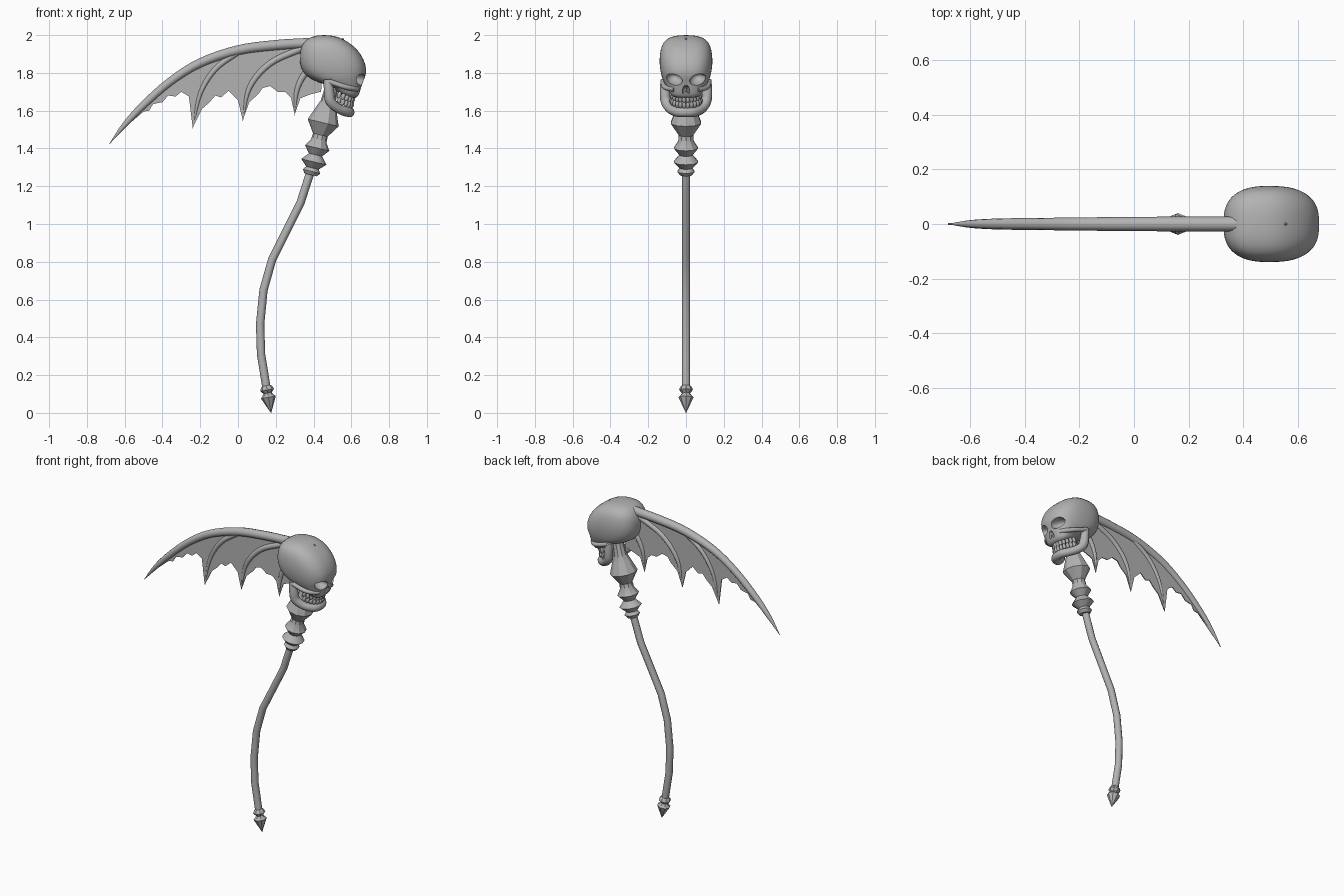
import bpy, bmesh
from math import cos, sin, pi, radians, copysign
from mathutils import Vector, Matrix

if "Cube" in bpy.data.objects:
    bpy.data.objects.remove(bpy.data.objects["Cube"])

bone = bpy.data.materials.new("bone_grey")
bone.use_nodes = True
GREY = (0.45, 0.45, 0.45, 1)
bone.diffuse_color = GREY
bone.node_tree.nodes["Principled BSDF"].inputs["Base Color"].default_value = GREY


def finish(bm, name, angle=40):
    """Turn a bmesh into a named, shaded object."""
    bmesh.ops.recalc_face_normals(bm, faces=bm.faces)
    mesh = bpy.data.meshes.new(name)
    bm.to_mesh(mesh)
    bm.free()
    mesh.materials.append(bone)
    obj = bpy.data.objects.new(name, mesh)
    bpy.context.collection.objects.link(obj)
    for other in bpy.context.selected_objects:
        other.select_set(False)
    obj.select_set(True)
    bpy.context.view_layer.objects.active = obj
    bpy.ops.object.shade_smooth_by_angle(angle=radians(angle))
    return obj


def skin_rings(bm, rings):
    """Bridge successive vertex rings and cap both ends."""
    loops = [[bm.verts.new(p) for p in ring] for ring in rings]
    count = len(loops[0])
    for low, high in zip(loops, loops[1:]):
        for i in range(count):
            j = (i + 1) % count
            bm.faces.new((low[i], low[j], high[j], high[i]))
    bm.faces.new(loops[0])
    bm.faces.new(loops[-1])


def smooth_path(points, steps):
    """Catmull-Rom interpolation of equally sized tuples."""
    pts = [Vector(p) for p in points]
    pts = [pts[0] * 2 - pts[1]] + pts + [pts[-1] * 2 - pts[-2]]
    out = []
    for a, b, c, d in zip(pts, pts[1:], pts[2:], pts[3:]):
        for s in range(steps):
            t = s / steps
            out.append(b + (c - a) * t / 2 + (a * 2 - b * 5 + c * 4 - d) * t * t / 2
                       + (b * 3 - a - c * 3 + d) * t ** 3 / 2)
    return out + [pts[-2]]


def sweep(name, path, radii, sides=12, ref=(0, 1, 0), angle=40):
    """Round tube along a path with a radius at every point."""
    path = [Vector(p) for p in path]
    rings = []
    for i, (p, r) in enumerate(zip(path, radii)):
        t = (path[min(i + 1, len(path) - 1)] - path[max(i - 1, 0)]).normalized()
        side = t.cross(Vector(ref)).normalized()
        up = side.cross(t)
        rings.append([p + (side * cos(2 * pi * k / sides) + up * sin(2 * pi * k / sides)) * r
                      for k in range(sides)])
    bm = bmesh.new()
    skin_rings(bm, rings)
    return finish(bm, name, angle)


def lathe(name, start, end, profile, sides=12, angle=40):
    """Turned part on a straight axis; profile holds (fraction, radius)."""
    start, end = Vector(start), Vector(end)
    return sweep(name, [start.lerp(end, f) for f, r in profile], [r for f, r in profile], sides, angle=angle)


def flat_sweep(name, points, steps=5, sides=12):
    """Smooth tube in the middle plane from (x, z, radius) points."""
    pts = smooth_path(points, steps)
    return sweep(name, [(p[0], 0, p[1]) for p in pts], [p[2] for p in pts], sides)


def ellipsoid(name, centre, size, tilt=(0, 0)):
    """Ellipsoid turned about the x axis, then the y axis."""
    bm = bmesh.new()
    bmesh.ops.create_uvsphere(bm, u_segments=28, v_segments=16, radius=1)
    turn = Matrix.Rotation(tilt[1], 4, "Y") @ Matrix.Rotation(tilt[0], 4, "X")
    bm.transform(Matrix.Translation(centre) @ turn @ Matrix.Diagonal((*size, 1)))
    return finish(bm, name)


# Handle: bent shaft, pointed pommel and turned collar
shaft = [(.385, 1.28), (.33, 1.11), (.18, .81), (.135, .65), (.117, .47), (.122, .31), (.153, .12)]
sweep("shaft", [(x, 0, z) for x, z in shaft], [.022] * len(shaft), 10)
lathe("pommel", (.15, 0, .145), (.175, 0, 0),
      [(0, .022), (.05, .03), (.16, .037), (.28, .022), (.36, .03), (.43, .04), (1, .001)], 8, 25)
lathe("collar", (.385, 0, 1.26), (.495, 0, 1.72),
      [(0, .034), (.04, .047), (.08, .034), (.15, .068), (.23, .036), (.31, .066), (.39, .042),
       (.46, .04), (.6, .084), (.76, .055), (.84, .04), (1, .035)], 10, 30)

# Skull: rings of (height, back, front, half width, forward slope)
levels = [(2, .43, .48, .03, 0), (1.992, .385, .53, .085, 0), (1.965, .345, .585, .122, 0),
          (1.92, .328, .637, .136, 0), (1.87, .324, .668, .142, 0), (1.82, .333, .682, .138, 0),
          (1.78, .362, .676, .13, 0), (1.75, .42, .66, .117, 0), (1.72, .49, .648, .098, -.15),
          (1.7, .515, .64, .086, -.3), (1.675, .525, .62, .078, -.35)]
rings = []
for z, back, front, width, slope in levels:
    mid, half = (back + front) / 2, (front - back) / 2
    ring = []
    for k in range(32):
        c, s = cos(2 * pi * k / 32), sin(2 * pi * k / 32)
        x = mid + half * copysign(abs(c) ** .8, c)
        ring.append((x, width * copysign(abs(s) ** .75, s), z + slope * (x - mid)))
    rings.append(ring)
bm = bmesh.new()
skin_rings(bm, rings)
skull = finish(bm, "skull", 50)
skull.modifiers.new("round", "SUBSURF").levels = 1
skull.modifiers["round"].render_levels = 1

# Eye sockets and nose opening
cutters = [ellipsoid("eye_cutter", (.66, y, 1.763), (.07, .045, .031), (copysign(.15, y), .3))
           for y in (-.064, .064)]
for y in (-.009, .009):
    cutters.append(ellipsoid("nose_cutter", (.65, y, 1.712), (.03, .009, .024), (copysign(.3, y), 0)))
for cutter in cutters:
    cutter.hide_render = True
    cut = skull.modifiers.new("cut", "BOOLEAN")
    cut.operation, cut.solver, cut.object = "DIFFERENCE", "EXACT", cutter
bpy.ops.object.select_all(action="DESELECT")
skull.select_set(True)
bpy.context.view_layer.objects.active = skull
for name in [m.name for m in skull.modifiers]:
    bpy.ops.object.modifier_apply(modifier=name)
for cutter in cutters:
    bpy.data.objects.remove(cutter)
bpy.ops.object.shade_smooth_by_angle(angle=radians(45))
ellipsoid("crown_stud", (.555, 0, 1.976), (.005, .005, .01))

# Cheekbones
for side, label in ((1, "left"), (-1, "right")):
    cheek = smooth_path([(.632, .06, 1.715), (.605, .092, 1.718), (.56, .115, 1.728), (.48, .122, 1.755)], 4)
    sweep(label + "_cheekbone", [(x, y * side, z) for x, y, z in cheek], [.014] * len(cheek), 10, (0, 0, 1))

# Jaw: one bar from hinge to hinge
half_jaw = [(.475, .112, 1.765, .022), (.482, .112, 1.7, .027), (.49, .106, 1.65, .028),
            (.525, .088, 1.615, .025), (.565, .058, 1.597, .026), (.588, .025, 1.592, .026)]
jaw = smooth_path(half_jaw + [(x, -y, z, r) for x, y, z, r in reversed(half_jaw)], 4)
sweep("jaw", [p[:3] for p in jaw], [p[3] for p in jaw], 12, (1, 0, 0))

# Teeth: two arched rows of rounded pegs
for label, height, reach in (("upper", 1.663, .088), ("lower", 1.632, .082)):
    for i in range(12):
        a = radians(-80 + 160 * i / 11)
        x = .52 + reach * cos(a)
        ellipsoid(label + "_tooth", (x, .078 * sin(a), height - .35 * (x - .59)),
                  (.011, .0105, .02), (0, .3))

# Wing: leading arm and three tapering ribs
arm = [(.375, 1.958, .027), (.2, 1.947, .027), (0, 1.92, .026), (-.2, 1.853, .024), (-.36, 1.753, .022),
       (-.5, 1.63, .02), (-.6, 1.525, .014), (-.68, 1.425, .001)]
flat_sweep("wing_arm", arm, 4)
ribs = {"outer": [(0, 1.91, .016), (-.12, 1.82, .015), (-.2, 1.69, .012), (-.24, 1.505, .001)],
        "middle": [(.34, 1.93, .018), (.17, 1.85, .017), (.06, 1.72, .014), (.025, 1.545, .001)],
        "inner": [(.42, 1.86, .018), (.35, 1.79, .017), (.31, 1.7, .013), (.3, 1.575, .001)]}
for label, points in ribs.items():
    flat_sweep(label + "_rib", points)

# Membrane: ragged web hanging between the ribs
ragged = [(-.6, 1.51), (-.5, 1.595), (-.47, 1.6), (-.45, 1.635), (-.4, 1.645), (-.37, 1.68), (-.33, 1.675),
          (-.3, 1.7), (-.26, 1.675), (-.24, 1.51), (-.19, 1.61), (-.15, 1.645), (-.12, 1.68), (-.09, 1.67),
          (-.05, 1.705), (0, 1.655), (.025, 1.55), (.06, 1.645), (.11, 1.69), (.13, 1.72), (.17, 1.73),
          (.21, 1.7), (.25, 1.7), (.28, 1.67), (.3, 1.58), (.33, 1.665), (.38, 1.685), (.44, 1.7), (.45, 1.85)]
outline = [(x, z) for x, z, r in arm] + ragged
bm = bmesh.new()
web = bm.faces.new([bm.verts.new((x, -.003, z)) for x, z in outline])
back = bmesh.ops.extrude_face_region(bm, geom=[web], use_keep_orig=True)["geom"]
bmesh.ops.translate(bm, vec=(0, .006, 0), verts=[v for v in back if isinstance(v, bmesh.types.BMVert)])
bmesh.ops.triangulate(bm, faces=[f for f in bm.faces if len(f.verts) > 4])
finish(bm, "wing_membrane", 30)
